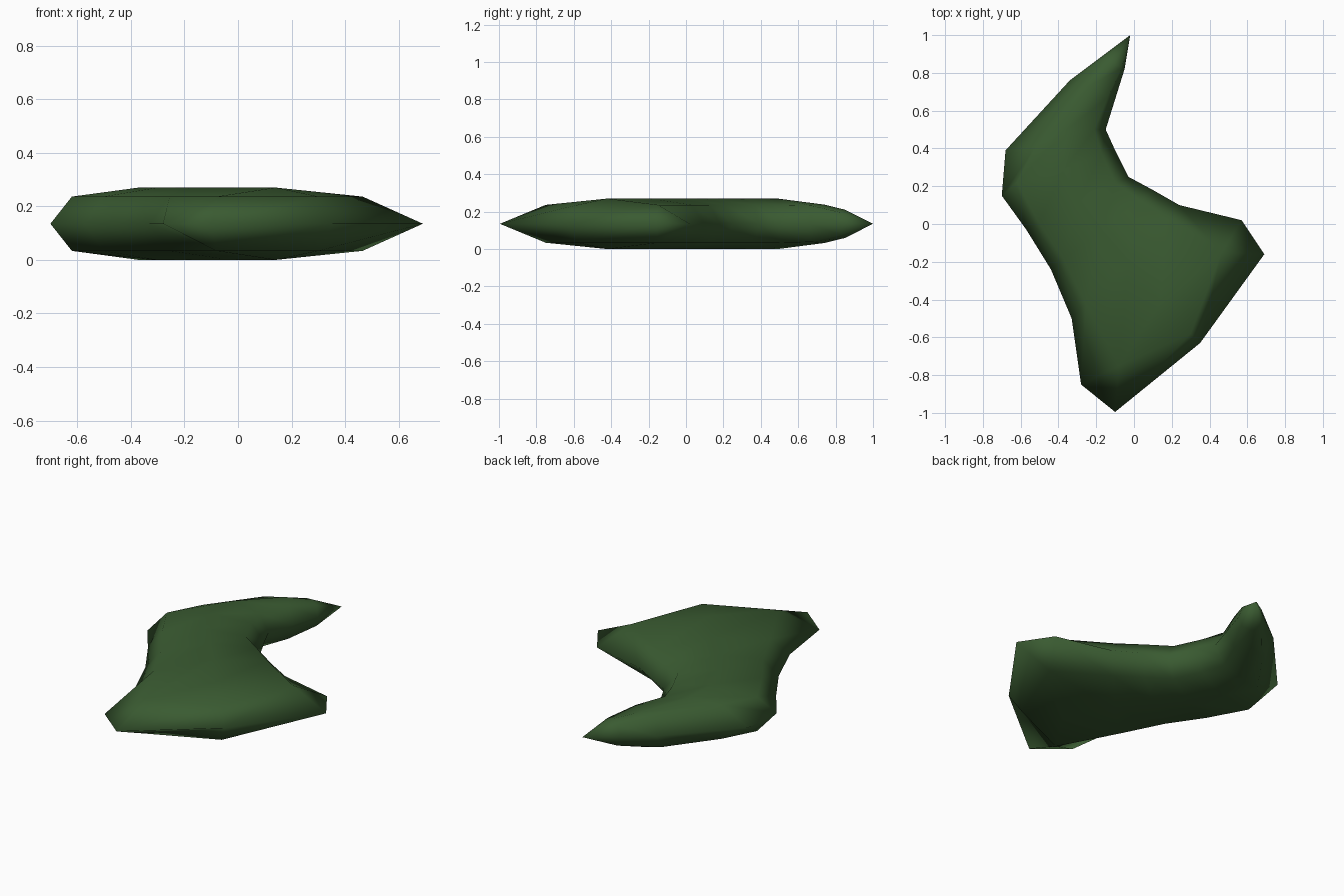
import bpy, bmesh
from mathutils import Vector

if "Cube" in bpy.data.objects:
    bpy.data.objects.remove(bpy.data.objects["Cube"], do_unlink=True)

HALF = 0.135  # half thickness, also the height of the rim

# Corners of the wide end: rim and shoulder on each side
END_LEFT, END_RIGHT = (-.10, -.995), (.69, -.16)
SHOULDERS = ((-.08, -.75), (.465, -.15))

# Cross-sections from the wide end to the pointed tip:
# left rim, centre, right rim, shoulder height, crown height, optional shoulder positions
SECTIONS = [
    (END_LEFT, (.35, -.63), END_RIGHT, 0, 0, (END_LEFT, END_RIGHT)),
    (END_LEFT, (.30, -.58), END_RIGHT, .75, .75, SHOULDERS),
    ((-.28, -.85), (.14, -.42), (.57, .02), .75, 1, SHOULDERS),
    ((-.33, -.50), (-.03, -.19), (.24, .10), .75, 1),
    ((-.44, -.24), (-.17, -.03), (.10, .18), .75, 1),
    ((-.57, -.03), (-.30, .11), (-.03, .25), .75, 1),
    ((-.70, .15), (-.37, .29), (-.10, .39), .75, 1, ((-.62, .22), (-.17, .37))),
    ((-.68, .39), (-.37, .49), (-.15, .50), .75, 1, ((-.52, .41), (-.21, .50))),
    ((-.34, .76), (-.22, .74), (-.10, .66), .72, .76, ((-.32, .69), (-.14, .67))),
    ((-.18, .88), (-.11, .85), (-.05, .82), .45, .56),
    ((-.02, 1.0), (-.02, 1.0), (-.02, 1.0), 0, 0),
]


def section_loop(left, mid, right, shoulder, crown, shoulders=None):
    """Closed eight-point lens: rim, shoulder, crown, shoulder, rim and back underneath."""
    left, mid, right = (Vector((*p, HALF)) for p in (left, mid, right))
    if shoulders:
        sides = [Vector((*p, HALF)) for p in shoulders]
    else:
        sides = [rim.lerp(mid, .25) for rim in (left, right)]
    top = [(sides[0], shoulder), (mid, crown), (sides[1], shoulder)]
    upper = [p + Vector((0, 0, HALF * k)) for p, k in top]
    lower = [p - Vector((0, 0, HALF * k)) for p, k in reversed(top)]
    return [left, *upper, right, *lower]


# Loft the sections into one body; coincident points merge at the two ends
bm = bmesh.new()
loops = [[bm.verts.new(p) for p in section_loop(*s)] for s in SECTIONS]
for a, b in zip(loops, loops[1:]):
    for i in range(len(a)):
        j = (i + 1) % len(a)
        bm.faces.new((a[i], a[j], b[j], b[i]))
bmesh.ops.remove_doubles(bm, verts=bm.verts, dist=0.001)
bmesh.ops.recalc_face_normals(bm, faces=bm.faces)
for f in bm.faces:
    f.smooth = True

mesh = bpy.data.meshes.new("leaf_body")
bm.to_mesh(mesh)
bm.free()
body = bpy.data.objects.new("leaf_body", mesh)
bpy.context.collection.objects.link(body)

# Dark green
green = bpy.data.materials.new("dark_green")
green.use_nodes = True
color = (0.042, 0.104, 0.031, 1)
green.diffuse_color = color
green.node_tree.nodes["Principled BSDF"].inputs["Base Color"].default_value = color
mesh.materials.append(green)
